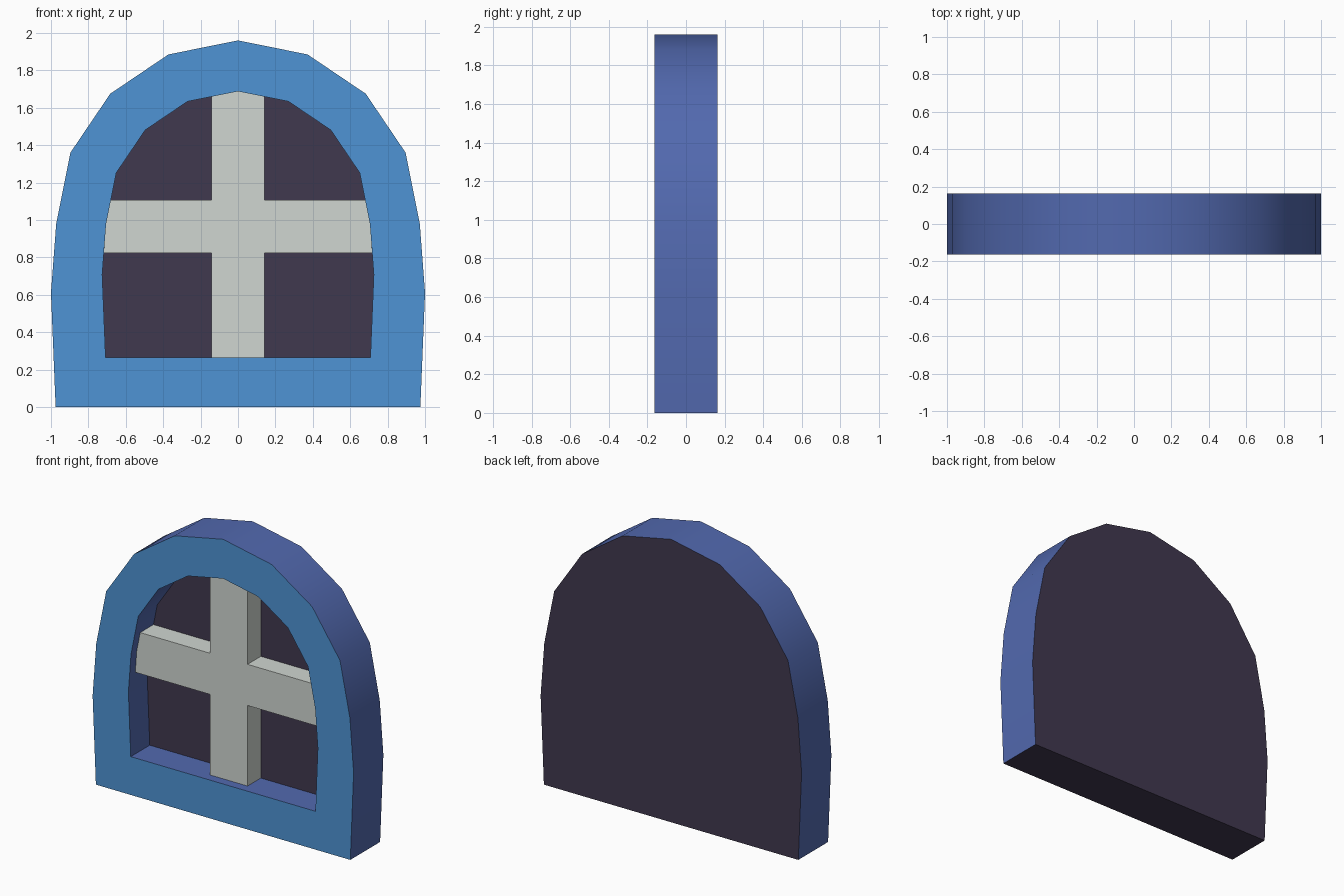
import bpy, bmesh, math

if "Cube" in bpy.data.objects:
    bpy.data.objects.remove(bpy.data.objects["Cube"])


def material(name, rgb):
    m = bpy.data.materials.new(name)
    lin = [(c / 255 / 12.92) if c < 11 else ((c / 255 + 0.055) / 1.055) ** 2.4 for c in rgb]
    m.diffuse_color = (*lin, 1)
    m.use_nodes = True
    m.node_tree.nodes["Principled BSDF"].inputs["Base Color"].default_value = m.diffuse_color
    return m


def mirrored(half):
    """Closed outline from a right-hand half that ends on the centre line."""
    return half + [(-x, z) for x, z in reversed(half) if x > 0]


def finish(bm, name, mats):
    bmesh.ops.recalc_face_normals(bm, faces=bm.faces)
    me = bpy.data.meshes.new(name)
    bm.to_mesh(me)
    bm.free()
    ob = bpy.data.objects.new(name, me)
    bpy.context.collection.objects.link(ob)
    for m in mats:
        me.materials.append(m)
    bpy.ops.object.select_all(action='DESELECT')
    ob.select_set(True)
    bpy.context.view_layer.objects.active = ob
    bpy.ops.object.shade_smooth_by_angle(angle=math.radians(30))
    return ob


blue = material("light blue front", (78, 148, 213))
indigo = material("indigo rim", (82, 105, 175))
dark = material("dark pane", (64, 56, 79))
pale = material("pale grey bars", (208, 214, 209))

Y = 0.163        # half depth
PANE = 0.045     # pane plane
BAR = -0.10      # front of the bars
S, DZ = 0.726, 0.265  # opening is a scaled copy of the outline

outer = mirrored([(0.975, 0), (1.0, 0.61), (0.972, 0.98), (0.896, 1.36),
                  (0.683, 1.675), (0.372, 1.885), (0, 1.96)])
inner = [(x * S, z * S + DZ) for x, z in outer]

# Arched frame with recessed pane: loops from back, round the rim, into the opening
bm = bmesh.new()
loops = [[bm.verts.new((x, y, z)) for x, z in prof]
         for prof, y in ((outer, Y), (outer, -Y), (inner, -Y), (inner, PANE))]
n = len(outer)
for k, (a, b) in enumerate(zip(loops, loops[1:])):
    for i in range(n):
        j = (i + 1) % n
        f = bm.faces.new((a[i], a[j], b[j], b[i]))
        f.material_index = 0 if k == 1 else 1
        if k == 0 and i == n - 1:      # underside
            f.material_index = 2
for loop in (loops[0], loops[-1]):     # back and pane
    bm.faces.new(loop).material_index = 2
finish(bm, "arched_frame", [blue, indigo, dark])

# Cross bars, ends cut to follow the opening
w = 0.143
cross = mirrored([(w, DZ), (w, 0.823), (0.717, 0.823), (0.706, 0.977), (0.683, 1.108),
                  (w, 1.108), (w, 1.667), (0, 1.69)])
bm = bmesh.new()
face = bm.faces.new([bm.verts.new((x, BAR, z)) for x, z in cross])
ext = bmesh.ops.extrude_face_region(bm, geom=[face], use_keep_orig=True)
for v in ext["geom"]:
    if isinstance(v, bmesh.types.BMVert):
        v.co.y = PANE
finish(bm, "cross_bars", [pale])
